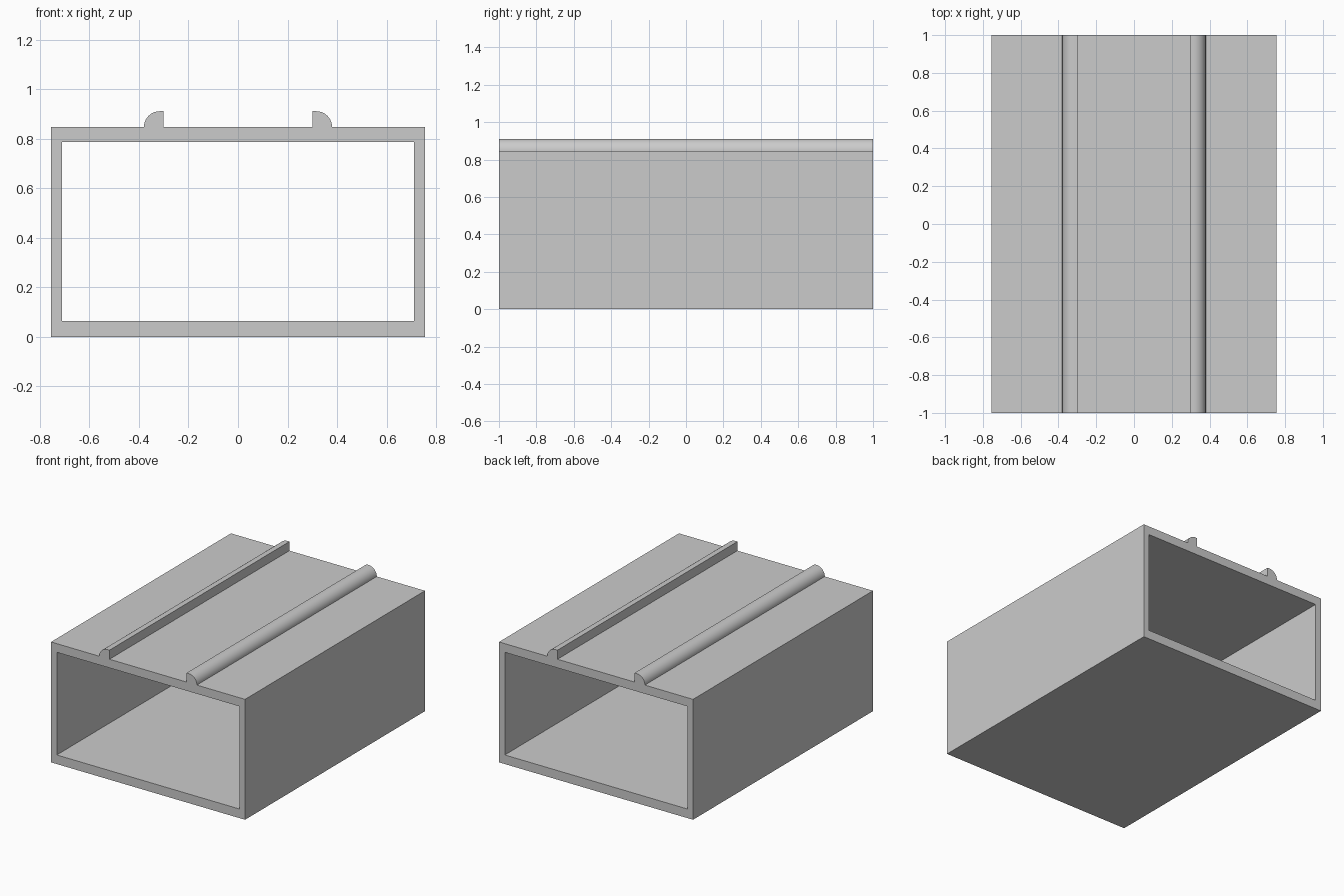
import bpy, bmesh, math

if "Cube" in bpy.data.objects:
    bpy.data.objects.remove(bpy.data.objects["Cube"], do_unlink=True)

HALF_LEN, HALF_W, WALL_TOP = 1.0, 0.755, 0.847
INNER_W, INNER_LOW, INNER_HIGH = 0.71, 0.064, 0.786
RAIL_IN, RAIL_OUT, RAIL_TOP = 0.30, 0.38, 0.911

grey = bpy.data.materials.new("plain grey")
grey.use_nodes = True
colour = (0.6, 0.6, 0.6, 1)
grey.diffuse_color = colour
grey.node_tree.nodes["Principled BSDF"].inputs["Base Color"].default_value = colour


def finish(name, bm):
    bmesh.ops.recalc_face_normals(bm, faces=bm.faces)
    mesh = bpy.data.meshes.new(name)
    bm.to_mesh(mesh)
    bm.free()
    obj = bpy.data.objects.new(name, mesh)
    bpy.context.collection.objects.link(obj)
    mesh.materials.append(grey)
    return obj


def rectangle(w, low, high):
    return [(-w, low), (w, low), (w, high), (-w, high)]


# Open rectangular sleeve: outer and inner loops joined by walls and end rims
bm = bmesh.new()
loops = [[bm.verts.new((x, y, z)) for x, z in outline]
         for outline in (rectangle(HALF_W, 0, WALL_TOP),
                         rectangle(INNER_W, INNER_LOW, INNER_HIGH))
         for y in (-HALF_LEN, HALF_LEN)]
outer_front, outer_back, inner_front, inner_back = loops
for a, b in ((outer_front, outer_back), (inner_front, inner_back),
             (outer_front, inner_front), (outer_back, inner_back)):
    for i in range(4):
        j = (i + 1) % 4
        bm.faces.new((a[i], a[j], b[j], b[i]))
finish("sleeve", bm)

# Rounded rails: upright inner side, short flat top, quarter-round outer side
radius = RAIL_TOP - WALL_TOP
steps = 16
arc = [(RAIL_OUT - radius + radius * math.cos(t), WALL_TOP + radius * math.sin(t))
       for t in (math.pi / 2 * i / steps for i in range(steps + 1))]
profile = [(RAIL_IN, WALL_TOP)] + arc + [(RAIL_IN, RAIL_TOP)]
for name, side in (("left_rail", 1), ("right_rail", -1)):
    bm = bmesh.new()
    face = bm.faces.new([bm.verts.new((side * x, -HALF_LEN, z)) for x, z in profile])
    ext = bmesh.ops.extrude_face_region(bm, geom=[face], use_keep_orig=True)
    moved = [v for v in ext["geom"] if isinstance(v, bmesh.types.BMVert)]
    bmesh.ops.translate(bm, verts=moved, vec=(0, 2 * HALF_LEN, 0))
    rail = finish(name, bm)
    bpy.ops.object.select_all(action="DESELECT")
    rail.select_set(True)
    bpy.context.view_layer.objects.active = rail
    bpy.ops.object.shade_smooth_by_angle(angle=math.radians(30))
